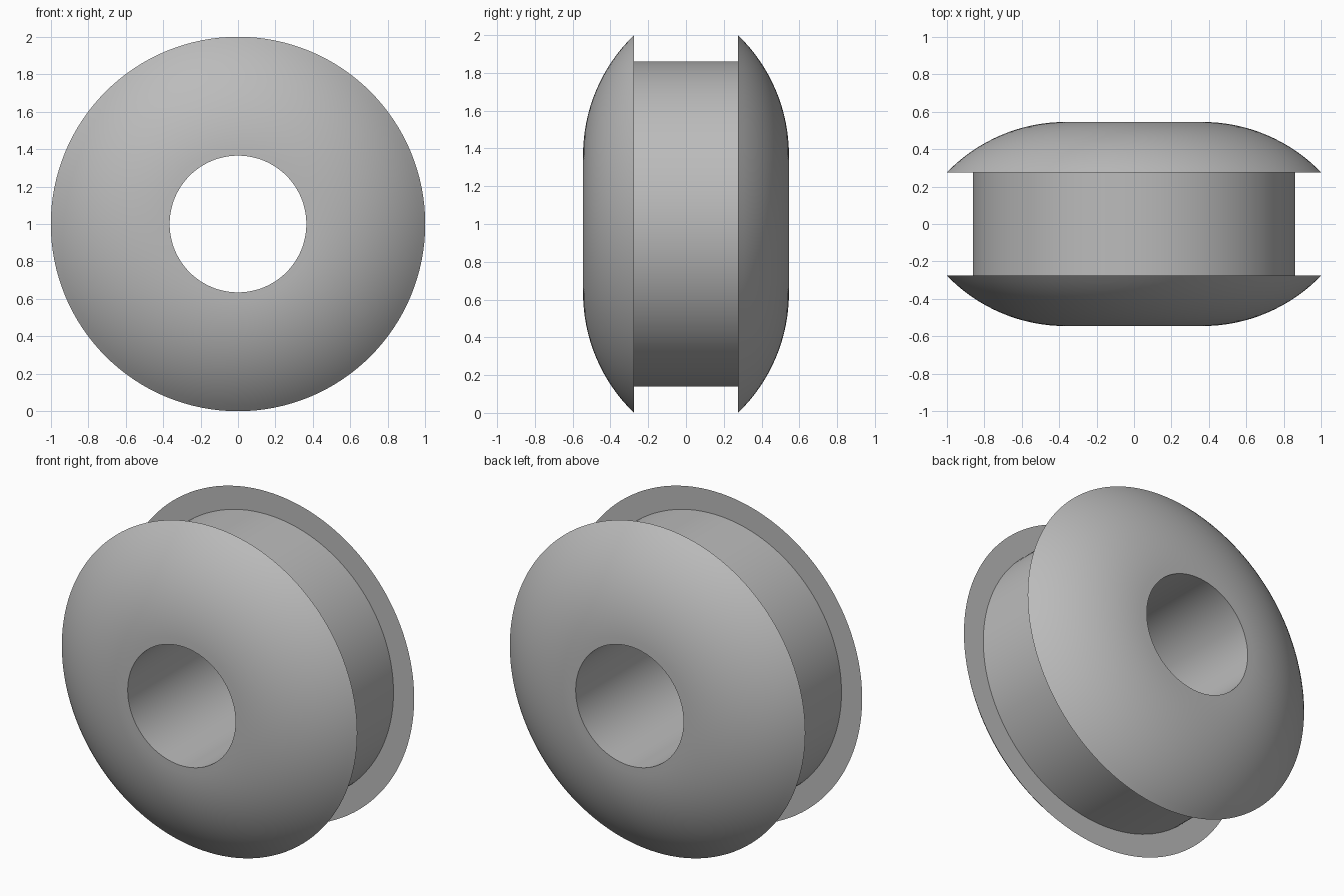
import bpy, bmesh, math
from mathutils import Matrix, Vector

cube = bpy.data.objects.get("Cube")
if cube:
    bpy.data.objects.remove(cube, do_unlink=True)

BORE, GROOVE, RIM = 0.365, 0.86, 1.0      # radii
HALF_GAP, HALF_DEPTH = 0.275, 0.545       # distances along the axis
SEGMENTS, ARC_STEPS = 128, 16

# Single grey rubber colour
rubber = bpy.data.materials.new("grey rubber")
rubber.use_nodes = True
grey = (0.5, 0.5, 0.5, 1)
rubber.diffuse_color = grey
rubber.node_tree.nodes["Principled BSDF"].inputs["Base Color"].default_value = grey

# Domed flange: arc that leaves the bore flat and curves back to the sharp rim
run, drop = RIM - BORE, HALF_DEPTH - HALF_GAP
arc_radius = (run ** 2 + drop ** 2) / (2 * drop)
sweep = math.asin(run / arc_radius)
dome = []
for i in range(ARC_STEPS + 1):
    a = sweep * i / ARC_STEPS
    dome.append((BORE + arc_radius * math.sin(a),
                 HALF_DEPTH - arc_radius * (1 - math.cos(a))))

# Closed section: front flange, groove, mirrored back flange, bore
half = dome + [(GROOVE, HALF_GAP)]
section = [(r, -y) for r, y in half] + [(r, y) for r, y in reversed(half)]

# Spin the section about the y axis
bm = bmesh.new()
verts = [bm.verts.new((r, y, 0)) for r, y in section]
edges = [bm.edges.new((verts[i - 1], verts[i])) for i in range(len(verts))]
bmesh.ops.spin(bm, geom=verts + edges, cent=(0, 0, 0), axis=(0, 1, 0),
               angle=math.tau, steps=SEGMENTS)
bmesh.ops.remove_doubles(bm, verts=bm.verts, dist=0.0001)
bmesh.ops.recalc_face_normals(bm, faces=bm.faces)
bmesh.ops.translate(bm, verts=bm.verts, vec=(0, 0, RIM))

mesh = bpy.data.meshes.new("grommet")
bm.to_mesh(mesh)
bm.free()
mesh.materials.append(rubber)
grommet = bpy.data.objects.new("grommet", mesh)
bpy.context.collection.objects.link(grommet)

# Smooth surfaces with crisp rim, groove and bore edges
bpy.context.view_layer.objects.active = grommet
grommet.select_set(True)
bpy.ops.object.shade_smooth_by_angle(angle=math.radians(30))
